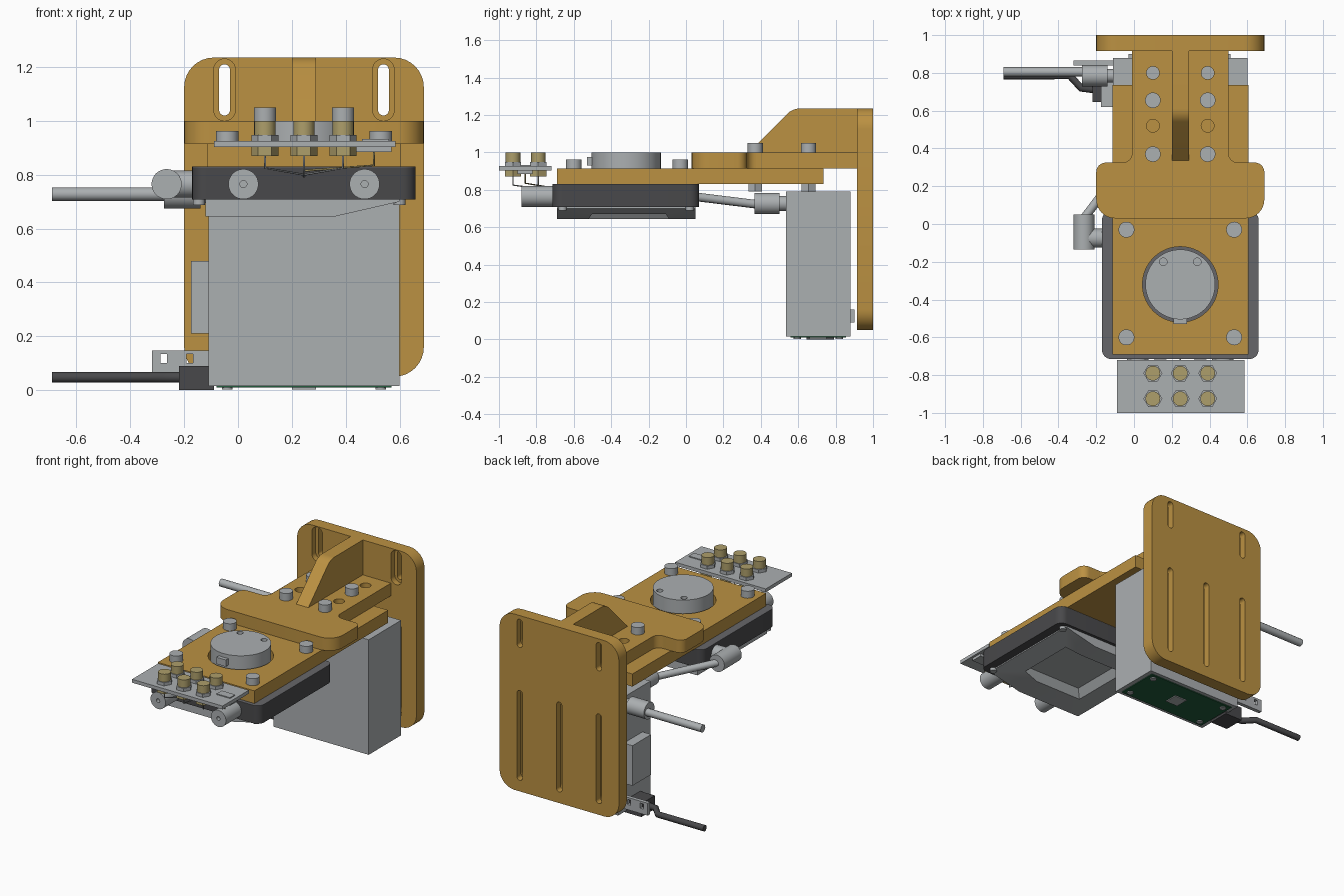
import bpy, bmesh, math
from mathutils import Vector

cube = bpy.data.objects.get("Cube")
if cube:
    bpy.data.objects.remove(cube, do_unlink=True)


def material(name, r, g, b):
    col = [(c / 255) ** 2.2 for c in (r, g, b)] + [1]
    m = bpy.data.materials.new(name)
    m.use_nodes = True
    m.diffuse_color = col
    m.node_tree.nodes["Principled BSDF"].inputs["Base Color"].default_value = col
    return m


TAN = material("tan", 186, 144, 68)
SILVER = material("silver", 170, 174, 176)
DARK = material("charcoal", 74, 74, 76)
GREY = material("mid grey", 102, 102, 105)
GOLD = material("brass", 172, 157, 106)
GREEN = material("board green", 38, 92, 62)
MAP = {"z": lambda u, v, w: (u, v, w), "y": lambda u, v, w: (u, w, v),
       "x": lambda u, v, w: (w, u, v)}


def fillet(corners, steps=8):
    """Turn (u, v, radius) corners into a rounded outline."""
    out = []
    for i, (u, v, r) in enumerate(corners):
        p = Vector((u, v))
        if not r:
            out.append(p)
            continue
        a = (Vector(corners[i - 1][:2]) - p).normalized()
        b = (Vector(corners[(i + 1) % len(corners)][:2]) - p).normalized()
        half = a.angle(b) / 2
        c = p + (a + b).normalized() * r / math.sin(half)
        s, e = p + a * r / math.tan(half) - c, p + b * r / math.tan(half) - c
        turn = math.pi - 2 * half
        for k in range(steps + 1):
            t = k / steps
            d = s * math.sin((1 - t) * turn) + e * math.sin(t * turn)
            out.append(c + d / math.sin(turn))
    return out


def prism(name, outline, lo, hi, mat, axis="z", taper=1):
    bm = bmesh.new()
    mid = sum((Vector(p) for p in outline), Vector((0, 0))) / len(outline)
    ends = []
    for w, s in ((lo, 1), (hi, taper)):
        pts = [mid + (Vector(p) - mid) * s for p in outline]
        ends.append([bm.verts.new(MAP[axis](p.x, p.y, w)) for p in pts])
    bm.faces.new(ends[0])
    bm.faces.new(ends[1])
    n = len(outline)
    for i in range(n):
        j = (i + 1) % n
        bm.faces.new((ends[0][i], ends[0][j], ends[1][j], ends[1][i]))
    bmesh.ops.recalc_face_normals(bm, faces=bm.faces)
    me = bpy.data.meshes.new(name)
    bm.to_mesh(me)
    bm.free()
    me.materials.append(mat)
    ob = bpy.data.objects.new(name, me)
    bpy.context.collection.objects.link(ob)
    return ob


def rect(u0, u1, v0, v1, r=0):
    return fillet([(u0, v0, r), (u1, v0, r), (u1, v1, r), (u0, v1, r)])


def box(name, x0, x1, y0, y1, z0, z1, mat, r=0):
    return prism(name, rect(x0, x1, y0, y1, r), z0, z1, mat)


def cyl(name, u, v, r, lo, hi, mat, axis="z", n=32):
    ring = [(u + r * math.cos(math.tau * k / n), v + r * math.sin(math.tau * k / n))
            for k in range(n)]
    return prism(name, ring, lo, hi, mat, axis)


def cut(ob, cutters):
    for c in cutters:
        m = ob.modifiers.new("cut", "BOOLEAN")
        m.operation, m.object, m.solver = "DIFFERENCE", c, "EXACT"
    dg = bpy.context.evaluated_depsgraph_get()
    me = bpy.data.meshes.new_from_object(ob.evaluated_get(dg))
    ob.modifiers.clear()
    ob.data = me
    for c in cutters:
        bpy.data.objects.remove(c, do_unlink=True)


def tube(name, pts, r, mat):
    cu = bpy.data.curves.new(name, "CURVE")
    cu.dimensions = "3D"
    cu.bevel_depth, cu.bevel_resolution, cu.use_fill_caps = r, 4, True
    sp = cu.splines.new("POLY")
    sp.points.add(len(pts) - 1)
    for p, co in zip(sp.points, pts):
        p.co = (*co, 1)
    cu.materials.append(mat)
    bpy.context.collection.objects.link(bpy.data.objects.new(name, cu))


MID = 0.245  # symmetry line of the bracket

# Back plate with counterbored slots
plate = prism("back_plate", rect(-0.2, 0.69, 0.05, 1.235, 0.11), 0.915, 1, TAN, "y")
slots = []
for x, z0, z1 in ((-0.05, 1.02, 1.21), (0.54, 1.02, 1.21),
                  (-0.05, 0.125, 0.73), (MID, 0.125, 0.73), (0.54, 0.125, 0.73)):
    slots.append(prism("slot", rect(x - 0.02, x + 0.02, z0, z1, 0.0199), 0.8, 1.1, TAN, "y"))
    slots.append(prism("bore", rect(x - 0.04, x + 0.04, z0 - 0.02, z1 + 0.02, 0.0399),
                       0.8, 0.955, TAN, "y"))
cut(plate, slots)

# Bracket arm and its gusset
arm = prism("bracket_arm", fillet([
    (-0.2, 0.03, 0.1), (0.69, 0.03, 0.1), (0.69, 0.325, 0.05), (0.5, 0.325, -0.0),
    (0.5, 0.92, 0), (-0.01, 0.92, 0), (-0.01, 0.325, 0), (-0.2, 0.325, 0.05)]),
    0.915, 1, TAN)
cut(arm, [cyl("hole", x, y, 0.034, 0.9, 1.1, TAN) for x in (0.1, 0.39) for y in (0.52, 0.8)])
for side, x in ((-1, -0.01), (1, 0.5)):
    arc = [(x + side * 0.05 * (1 - math.sin(t * math.pi / 16)),
            0.325 + 0.05 * (1 - math.cos(t * math.pi / 16))) for t in range(9)]
    prism("arm_fillet", [(x, 0.325)] + arc, 0.915, 1, TAN)
prism("gusset", fillet([(0.335, 1, 0), (0.92, 1, 0), (0.92, 1.235, 0), (0.57, 1.235, 0.1)]),
      0.2, 0.29, TAN, "x")

# Carrier plate with central opening and the round sensor
carrier = box("carrier_plate", -0.115, 0.605, -0.69, 0.735, 0.83, 0.915, TAN)
cut(carrier, [cyl("opening", MID, -0.32, 0.2, 0.8, 1, TAN, n=64)])
puck = cyl("round_sensor", MID, -0.32, 0.185, 0.83, 1, SILVER, n=64)
cut(puck, [cyl("pin_hole", x, -0.2, 0.02, 0.97, 1.1, SILVER) for x in (0.155, 0.335)])
box("sensor_key", 0.21, 0.28, -0.53, -0.49, 0.93, 0.975, SILVER)

# Bolts and nuts
for x in (-0.04, 0.53):
    for y in (-0.6, -0.03):
        cyl("carrier_bolt", x, y, 0.042, 0.915, 0.962, SILVER)
for x in (0.1, 0.39):
    for y in (0.37, 0.655):
        cyl("arm_bolt", x, y, 0.041, 1, 1.05, SILVER)
        cyl("arm_nut", x, y, 0.042, 0.79, 0.83, SILVER, n=6)

# Dark body with a light rim on top
box("body", -0.17, 0.66, -0.715, 0.07, 0.708, 0.827, DARK, 0.05)
box("body_rim", -0.17, 0.66, -0.715, 0.07, 0.827, 0.83, GREY, 0.05)
for x in (-0.145, 0.6):
    for y in (-0.66, 0.02):
        cyl("body_screw", x, y, 0.022, 0.688, 0.71, SILVER)
for x in (0.14, 0.35):
    cyl("body_plug", x, 0.765, 0.033, -0.718, -0.71, DARK, "y")

# Sloped tray under the body, recessed in the middle
tray = prism("tray", [(-0.12, 0.645), (0.36, 0.645), (0.6, 0.7), (0.6, 0.708), (-0.12, 0.708)],
             -0.69, 0.05, SILVER, "y")
cut(tray, [prism("recess", rect(0, 0.5, -0.53, -0.08), 0.63, 0.695, SILVER, taper=0.8)])

# Front ports
for x in (0.02, 0.47):
    port = cyl("front_port", x, 0.765, 0.056, -0.88, -0.71, SILVER, "y")
    cut(port, [cyl("bore", x, 0.765, 0.013, -0.95, -0.8, DARK, "y")])

# Connector board with brass terminals and wires
box("connector_board", -0.09, 0.585, -1, -0.72, 0.903, 0.926, SILVER)
box("board_chip_top", 0.46, 0.56, -0.885, -0.83, 0.926, 0.932, SILVER)
box("board_chip", 0.44, 0.57, -0.9, -0.82, 0.885, 0.903, SILVER)
tube("chip_wire", [(0.505, -0.86, 0.89), (0.505, -0.86, 0.835), (MID, -0.74, 0.815)], 0.004, GOLD)
for x in (0.1, MID, 0.39):
    for y in (-0.925, -0.79):
        cyl("terminal_nut", x, y, 0.05, 0.926, 0.948, SILVER, n=6)
        cyl("terminal", x, y, 0.039, 0.948, 1, GOLD)
        cyl("terminal_base", x, y, 0.05, 0.87, 0.903, GOLD, n=6)
        tube("terminal_wire", [(x, y, 0.875), (x, y, 0.825), (MID, -0.74, 0.8),
                               (MID, -0.7, 0.79)], 0.004, SILVER)

# Pump housing with underside circuit board
box("housing", -0.11, 0.6, 0.535, 0.88, 0.015, 0.79, SILVER)
box("housing_strip", -0.03, 0.51, 0.88, 0.9, 0.09, 0.16, SILVER)
box("side_cover", -0.175, -0.11, 0.62, 0.82, 0.21, 0.48, SILVER)
box("circuit_board", -0.08, 0.57, 0.56, 0.855, 0.009, 0.016, GREEN)
box("circuit_chip", 0.2, 0.29, 0.66, 0.75, 0.003, 0.01, SILVER)
for x in (-0.04, 0.53):
    for y in (0.595, 0.82):
        cyl("board_screw", x, y, 0.02, 0.003, 0.01, SILVER)

# Side tab with windows, cable connector and cable
tab = box("side_tab", -0.32, -0.1, 0.84, 0.865, 0.065, 0.148, SILVER)
cut(tab, [box("window", x - 0.012, x + 0.012, 0.8, 0.9, 0.1, 0.135, SILVER)
          for x in (-0.275, -0.18)])
box("cable_connector", -0.22, -0.09, 0.645, 0.79, 0, 0.09, DARK)
tube("cable", [(-0.69, 0.785, 0.048), (-0.34, 0.785, 0.048), (-0.28, 0.72, 0.048),
               (-0.2, 0.71, 0.048)], 0.02, DARK)

# Fluid fittings and hoses
cyl("outlet_fitting", 0.785, 0.73, 0.056, -0.275, -0.14, SILVER, "x")
cyl("outlet_neck", 0.785, 0.73, 0.035, -0.14, -0.1, SILVER, "x")
tube("outlet_hose", [(-0.69, 0.805, 0.728), (-0.26, 0.805, 0.728)], 0.025, SILVER)
cyl("elbow", -0.265, 0.765, 0.056, -0.135, 0.05, SILVER, "y")
cyl("elbow_neck", -0.075, 0.765, 0.05, -0.24, -0.16, SILVER, "x")
cyl("inlet_fitting", 0, 0.727, 0.056, 0.365, 0.5, SILVER, "y")
cyl("inlet_neck", 0, 0.727, 0.04, 0.5, 0.54, SILVER, "y")
tube("inlet_hose", [(-0.265, 0.03, 0.765), (0, 0.38, 0.722)], 0.023, SILVER)

# Smooth the round parts, keep edges sharp
bpy.ops.object.select_all(action="DESELECT")
for ob in bpy.context.collection.objects:
    if ob.type == "MESH" and ob.data.materials and ob.data.materials[0] in (
            TAN, SILVER, DARK, GREY, GOLD, GREEN):
        ob.select_set(True)
        bpy.context.view_layer.objects.active = ob
bpy.ops.object.shade_smooth_by_angle()
